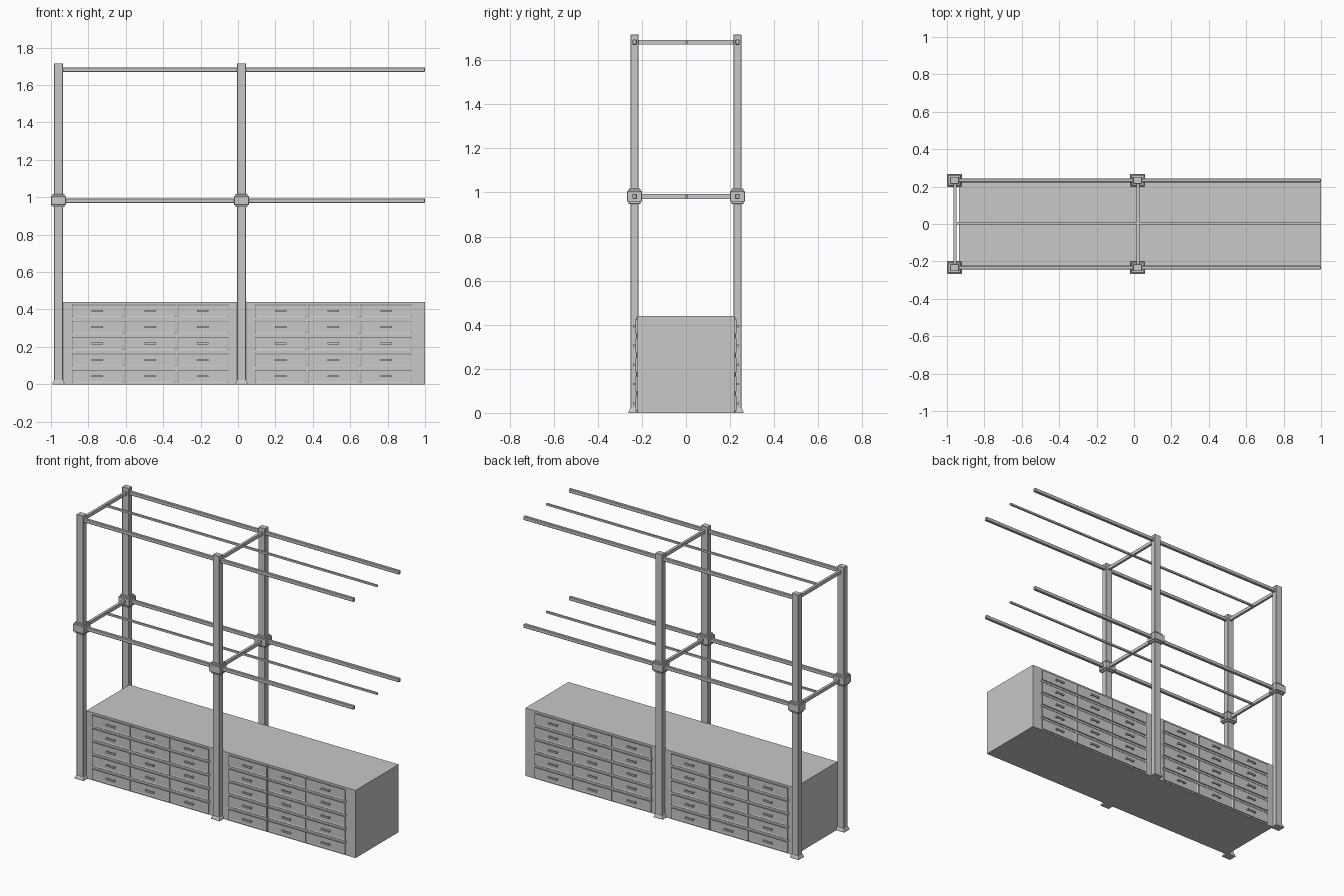
import bpy, bmesh
from mathutils import Matrix, Vector

if "Cube" in bpy.data.objects:
    bpy.data.objects.remove(bpy.data.objects["Cube"], do_unlink=True)

# one plain grey for everything
grey = bpy.data.materials.new("plain_grey")
grey.use_nodes = True
colour = (0.58, 0.58, 0.58, 1)
grey.diffuse_color = colour
grey.node_tree.nodes["Principled BSDF"].inputs["Base Color"].default_value = colour


def add_box(bm, x, y, z, top=1.0):
    """Box between (min, max) pairs; top scales the upper face for a taper."""
    lo, hi = Vector((x[0], y[0], z[0])), Vector((x[1], y[1], z[1]))
    mid, size = (lo + hi) / 2, hi - lo
    verts = bmesh.ops.create_cube(bm, size=1)["verts"]
    for v in verts:
        k = top if v.co.z > 0 else 1
        v.co = mid + Vector((v.co.x * size.x * k, v.co.y * size.y * k, v.co.z * size.z))
    return list({f for v in verts for f in v.link_faces})


def finish(name, bm, bevel=0):
    bmesh.ops.recalc_face_normals(bm, faces=bm.faces)
    mesh = bpy.data.meshes.new(name)
    bm.to_mesh(mesh)
    bm.free()
    mesh.materials.append(grey)
    obj = bpy.data.objects.new(name, mesh)
    bpy.context.collection.objects.link(obj)
    if bevel:
        mod = obj.modifiers.new("Bevel", "BEVEL")
        mod.width, mod.segments = bevel, 1
    return obj


def box(name, x, y, z, bevel=0):
    bm = bmesh.new()
    add_box(bm, x, y, z)
    return finish(name, bm, bevel)


def around(c, half):
    return (c - half, c + half)


post_x = (-0.96, 0.019)
post_y = 0.2335
levels = (0.982, 1.682)

# cabinet body
box("cabinet", (-0.935, 1.0), (-0.221, 0.221), (0, 0.44))

# posts with flared feet and stepped collars
for i, px in enumerate(post_x):
    for side, label in ((-1, "front"), (1, "back")):
        py = side * post_y
        tag = f"{label}_{i + 1}"
        box(f"post_{tag}", around(px, 0.024), around(py, 0.0185), (0, 1.716), 0.002)
        bm = bmesh.new()
        add_box(bm, around(px, 0.032), around(py, 0.0265), (0, 0.006))
        add_box(bm, around(px, 0.032), around(py, 0.0265), (0.006, 0.022), 0.77)
        finish(f"foot_{tag}", bm)
        bm = bmesh.new()
        add_box(bm, around(px, 0.033), around(py, 0.0275), around(levels[0], 0.035))
        add_box(bm, around(px, 0.04), around(py, 0.0345), around(levels[0], 0.024))
        finish(f"collar_{tag}", bm, 0.002)

# long rails, middle rods and cross rails on both levels
for z, label in zip(levels, ("lower", "upper")):
    for side, face in ((-1, "front"), (1, "back")):
        box(f"{label}_{face}_rail", (post_x[0], 1.0),
            around(side * 0.233, 0.01), around(z, 0.012), 0.003)
    box(f"{label}_middle_rod", (post_x[0], 1.0), around(0.004, 0.006), around(z, 0.006))
    for i, px in enumerate(post_x):
        box(f"{label}_cross_rail_{i + 1}", around(px + 0.003, 0.008),
            (-post_y, post_y), around(z, 0.0105))

# drawer banks: five rows, three columns, two banks on each long side
bank_start = (-0.888, 0.092)
pitch_x, width = 0.282, 0.272
pitch_z, height = 0.0875, 0.068
face_y = -0.221

drawers, handles, dividers = bmesh.new(), bmesh.new(), bmesh.new()
for start in bank_start:
    for col in range(3):
        x0 = start + col * pitch_x
        for row in range(5):
            z0 = 0.009 + row * pitch_z
            faces = add_box(drawers, (x0, x0 + width), (face_y - 0.007, face_y + 0.004),
                            (z0, z0 + height))
            front = min(faces, key=lambda f: f.calc_center_median().y)
            bmesh.ops.inset_individual(drawers, faces=[front], thickness=0.007, depth=-0.003)
            # bar handle on two stand-offs
            cx, cz = x0 + width / 2, z0 + height / 2
            add_box(handles, around(cx, 0.031), (face_y - 0.019, face_y - 0.013),
                    around(cz, 0.005))
            for s in (-1, 1):
                add_box(handles, around(cx + s * 0.024, 0.005),
                        (face_y - 0.014, face_y - 0.002), around(cz, 0.004))
            # slim strip between rows
            if row < 4:
                zc = z0 + (height + pitch_z) / 2
                add_box(dividers, (x0 - 0.006, x0 + width + 0.006),
                        (face_y - 0.004, face_y + 0.002), around(zc, 0.006))
    # upright strips between columns
    for col in (1, 2):
        xc = start + col * pitch_x - 0.005
        add_box(dividers, around(xc, 0.003), (face_y - 0.005, face_y + 0.002), (0.004, 0.432))

for name, bm in (("drawers", drawers), ("handles", handles), ("dividers", dividers)):
    mirrored = bm.copy()
    bmesh.ops.transform(mirrored, matrix=Matrix.Scale(-1, 4, (0, 1, 0)), verts=mirrored.verts)
    finish(f"front_{name}", bm)
    finish(f"back_{name}", mirrored)
